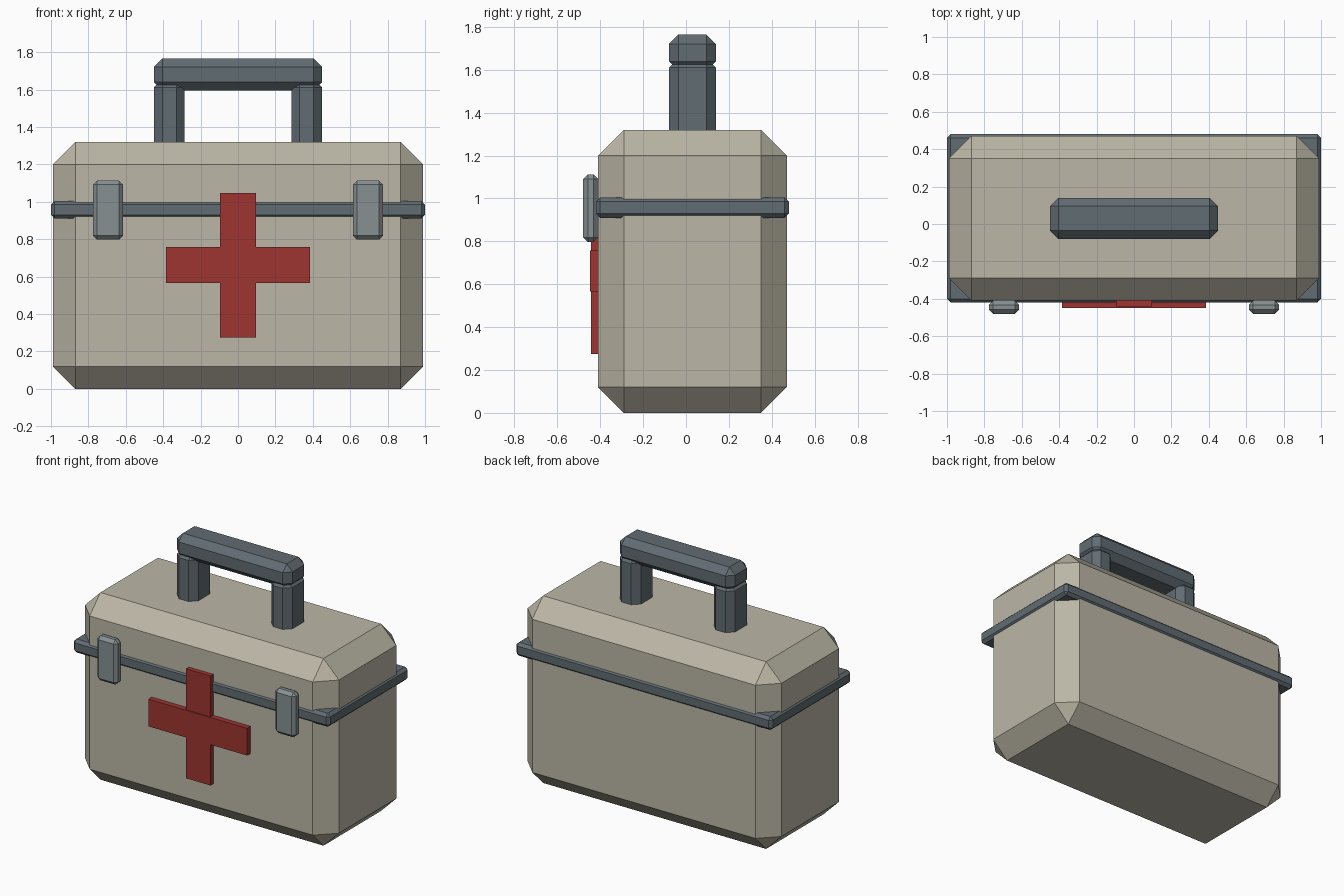
import bpy
import bmesh
from mathutils import Vector

if "Cube" in bpy.data.objects:
    bpy.data.objects.remove(bpy.data.objects["Cube"])


def material(name, rgb):
    mat = bpy.data.materials.new(name)
    mat.diffuse_color = (*rgb, 1.0)
    mat.use_nodes = True
    mat.node_tree.nodes["Principled BSDF"].inputs["Base Color"].default_value = mat.diffuse_color
    return mat


SHELL = material("warm_grey", (0.50, 0.47, 0.38))
SLATE = material("dark_slate", (0.12, 0.15, 0.17))
METAL = material("latch_metal", (0.24, 0.28, 0.29))
RED = material("red", (0.34, 0.035, 0.03))


def box(name, low, high, mat, chamfer=0.0):
    """Box between two corners, with flat single-segment chamfers."""
    low, high = Vector(low), Vector(high)
    centre, size = (low + high) / 2, high - low
    bm = bmesh.new()
    bmesh.ops.create_cube(bm, size=1)
    bmesh.ops.scale(bm, vec=size, verts=bm.verts)
    mesh = bpy.data.meshes.new(name)
    bm.to_mesh(mesh)
    bm.free()
    mesh.materials.append(mat)
    obj = bpy.data.objects.new(name, mesh)
    obj.location = centre
    bpy.context.collection.objects.link(obj)
    if chamfer:
        mod = obj.modifiers.new("chamfer", 'BEVEL')
        mod.width = chamfer
        mod.segments = 1
        mod.limit_method = 'NONE'
    return obj


# Case and the seam band around the lid line
box("case", (-0.99, -0.41, 0), (0.99, 0.47, 1.32), SHELL, 0.12)
box("seam_band", (-1.0, -0.42, 0.91), (1.0, 0.48, 1.005), SLATE, 0.02)

# Carry handle
box("handle_grip", (-0.45, -0.08, 1.595), (0.45, 0.14, 1.765), SLATE, 0.045)

# Mirrored handle posts and front latches
for side, s in (("left", -1), ("right", 1)):
    px = sorted((s * 0.285, s * 0.45))
    box(f"handle_post_{side}", (px[0], -0.08, 1.22), (px[1], 0.14, 1.655), SLATE, 0.045)
    lx = sorted((s * 0.615, s * 0.775))
    box(f"latch_{side}", (lx[0], -0.48, 0.797), (lx[1], -0.41, 1.113), METAL, 0.022)

# Red cross on the front
box("cross_upright", (-0.095, -0.442, 0.275), (0.095, -0.40, 1.047), RED)
box("cross_bar", (-0.385, -0.448, 0.566), (0.385, -0.40, 0.758), RED)
